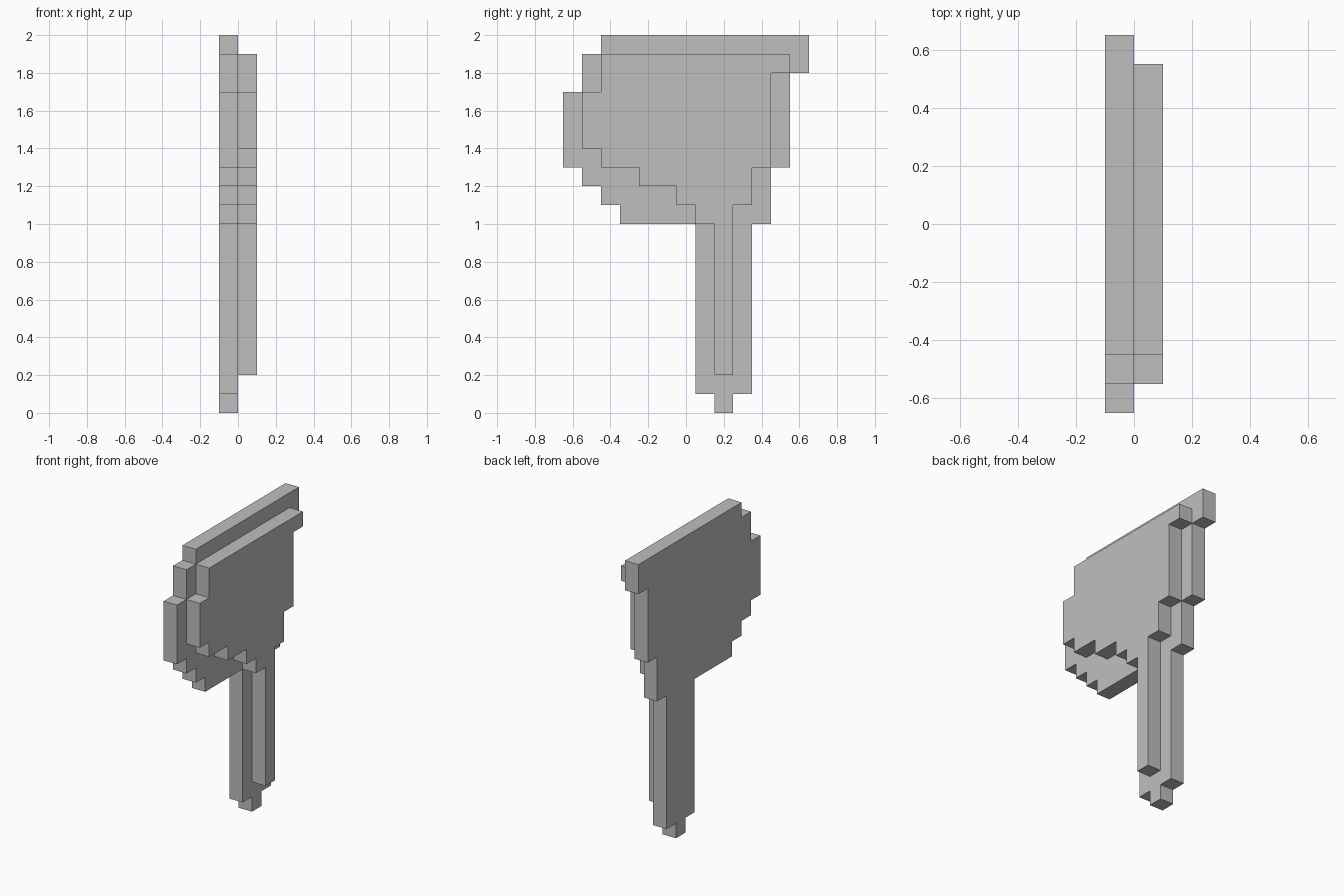
import bpy
import bmesh

cube = bpy.data.objects.get("Cube")
if cube:
    bpy.data.objects.remove(cube, do_unlink=True)

GREY = (0.52, 0.52, 0.52, 1.0)
grey = bpy.data.materials.new("plain grey")
grey.use_nodes = True
grey.diffuse_color = GREY
grey.node_tree.nodes["Principled BSDF"].inputs["Base Color"].default_value = GREY


def stepped_plate(name, x0, x1, top, left, right):
    """Extrude a stepped outline; left and right list (y, bottom z) from the top down."""
    def side(steps):
        points, z = [], top
        for y, bottom in steps:
            points += [(y, z), (y, bottom)]
            z = bottom
        return points

    outline = side(left) + side(right)[::-1]
    bm = bmesh.new()
    face = bm.faces.new([bm.verts.new((x0, y, z)) for y, z in outline])
    sweep = bmesh.ops.extrude_face_region(bm, geom=[face])
    moved = [v for v in sweep["geom"] if isinstance(v, bmesh.types.BMVert)]
    bmesh.ops.translate(bm, verts=moved, vec=(x1 - x0, 0, 0))
    bmesh.ops.recalc_face_normals(bm, faces=bm.faces)
    mesh = bpy.data.meshes.new(name)
    bm.to_mesh(mesh)
    bm.free()
    mesh.materials.append(grey)
    obj = bpy.data.objects.new(name, mesh)
    bpy.context.collection.objects.link(obj)


# Large layer: wide head, thick handle and small tip
stepped_plate(
    "large_layer", -0.1, 0.0, 2.0,
    left=[(-0.45, 1.9), (-0.55, 1.7), (-0.65, 1.3), (-0.55, 1.2),
          (-0.45, 1.1), (-0.35, 1.0), (0.05, 0.1), (0.15, 0.0)],
    right=[(0.65, 1.8), (0.55, 1.3), (0.45, 1.0), (0.35, 0.1), (0.25, 0.0)])

# Small layer: inset head with a stepped lower edge and thin handle
stepped_plate(
    "small_layer", 0.0, 0.1, 1.9,
    left=[(-0.45, 1.7), (-0.55, 1.4), (-0.45, 1.3), (-0.25, 1.2),
          (-0.05, 1.1), (0.05, 1.0), (0.15, 0.2)],
    right=[(0.55, 1.8), (0.45, 1.3), (0.35, 1.1), (0.25, 0.2)])
